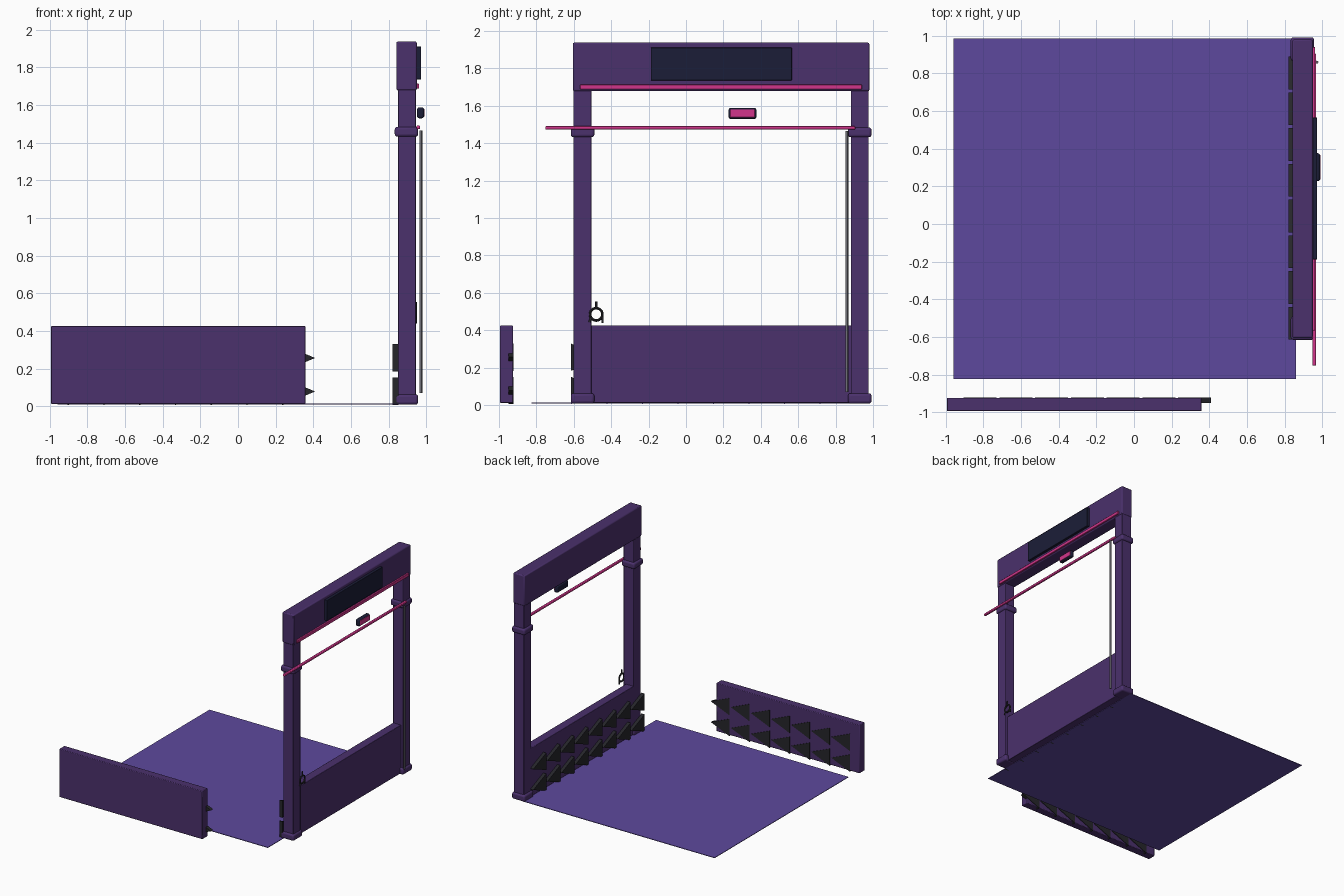
import bpy
import math

if "Cube" in bpy.data.objects:
    bpy.data.objects.remove(bpy.data.objects["Cube"], do_unlink=True)


def material(name, srgb):
    # Convert display values to linear ones
    col = [(c / 255) ** 2.2 for c in srgb] + [1]
    m = bpy.data.materials.new(name)
    m.use_nodes = True
    m.diffuse_color = col
    m.node_tree.nodes["Principled BSDF"].inputs["Base Color"].default_value = col
    return m


PURPLE = material("dark purple", (76, 52, 108))
FLOOR = material("violet", (94, 74, 156))
PINK = material("pink", (208, 56, 138))
NAVY = material("navy", (33, 35, 58))
BLACK = material("charcoal", (42, 42, 46))
GRAY = material("gray", (112, 112, 118))


def box(name, x, y, z, mat, bevel=0.0, segments=2):
    """Box from (low, high) ranges on each axis."""
    spans = (x, y, z)
    bpy.ops.mesh.primitive_cube_add(size=1, location=[sum(s) / 2 for s in spans])
    o = bpy.context.object
    o.name = name
    o.scale = [s[1] - s[0] for s in spans]
    bpy.ops.object.transform_apply(location=False, rotation=False, scale=True)
    o.data.materials.append(mat)
    if bevel:
        mod = o.modifiers.new("bevel", "BEVEL")
        mod.width = bevel
        mod.segments = segments
        bpy.ops.object.shade_smooth_by_angle()
    return o


def rod(name, centre, length, radius, axis, mat):
    rot = {"y": (math.pi / 2, 0, 0), "z": (0, 0, 0)}[axis]
    bpy.ops.mesh.primitive_cylinder_add(vertices=12, radius=radius, depth=length,
                                        location=centre, rotation=rot)
    o = bpy.context.object
    o.name = name
    o.data.materials.append(mat)
    bpy.ops.object.shade_smooth_by_angle()


def tube(name, points, radius, mat):
    c = bpy.data.curves.new(name, "CURVE")
    c.dimensions = "3D"
    c.bevel_depth = radius
    c.bevel_resolution = 2
    c.use_fill_caps = True
    s = c.splines.new("POLY")
    s.points.add(len(points) - 1)
    for p, co in zip(s.points, points):
        p.co = (*co, 1)
    o = bpy.data.objects.new(name, c)
    bpy.context.collection.objects.link(o)
    c.materials.append(mat)


def spikes(name, count, tip, place):
    """Two rows of triangular plates; place maps (along, depth, z) to a point."""
    verts, faces = [], []
    for row in (0.078, 0.256):
        for i in range(count):
            t = tip - i * 0.19
            n = len(verts)
            for depth in (0, 1):
                for a, z in ((t, row), (t - 0.175, row + 0.073), (t - 0.175, row - 0.073)):
                    verts.append(place(a, depth, z))
            faces += [(n, n + 1, n + 2), (n + 5, n + 4, n + 3)]
            for k in range(3):
                j = (k + 1) % 3
                faces.append((n + k, n + 3 + k, n + 3 + j, n + j))
    me = bpy.data.meshes.new(name)
    me.from_pydata(verts, [], faces)
    me.materials.append(BLACK)
    o = bpy.data.objects.new(name, me)
    bpy.context.collection.objects.link(o)
    # Make all faces point outward
    bpy.ops.object.select_all(action="DESELECT")
    o.select_set(True)
    bpy.context.view_layer.objects.active = o
    bpy.ops.object.mode_set(mode="EDIT")
    bpy.ops.mesh.select_all(action="SELECT")
    bpy.ops.mesh.normals_make_consistent(inside=False)
    bpy.ops.object.mode_set(mode="OBJECT")


# Floor sheet
box("floor", (-0.96, 0.86), (-0.825, 0.985), (0.008, 0.013), FLOOR)

# Loose wall with its row of teeth
box("front_wall", (-0.995, 0.36), (-0.995, -0.925), (0.012, 0.425), PURPLE, 0.005)
spikes("front_wall_spikes", 7, 0.41, lambda a, d, z: (a, -0.95 + d * 0.029, z))

# Gate frame: posts with base and collar
for side, y in (("right", -0.553), ("left", 0.929)):
    box(side + "_post", (0.85, 0.945), (y - 0.048, y + 0.048), (0.01, 1.7), PURPLE, 0.004)
    for part, low, high in (("base", 0.008, 0.063), ("collar", 1.432, 1.484)):
        box(f"{side}_{part}", (0.833, 0.957), (y - 0.063, y + 0.063), (low, high),
            PURPLE, 0.014, 3)

# Gate beam, lower panel and teeth
box("top_beam", (0.842, 0.95), (-0.605, 0.98), (1.678, 1.938), PURPLE, 0.008)
box("gate_panel", (0.85, 0.925), (-0.52, 0.89), (0.012, 0.425), PURPLE, 0.004)
spikes("gate_spikes", 8, 0.89, lambda a, d, z: (0.822 + d * 0.03, a, z))

# Screen and light strip on the beam
box("screen", (0.945, 0.973), (-0.188, 0.566), (1.736, 1.911), NAVY, 0.003)
box("light_strip", (0.945, 0.963), (-0.566, 0.94), (1.687, 1.714), PINK, 0.004)

# Crossbar and small display
box("crossbar", (0.948, 0.968), (-0.752, 0.905), (1.472, 1.491), PINK, 0.005)
box("display_case", (0.952, 0.988), (0.228, 0.376), (1.53, 1.588), NAVY, 0.01, 3)
box("display_face", (0.984, 0.991), (0.236, 0.368), (1.538, 1.58), PINK, 0.002)

# Upright pole
rod("pole", (0.972, 0.86, 0.767), 1.395, 0.008, "z", GRAY)

# Ring latch with stem and hook
bpy.ops.mesh.primitive_torus_add(major_radius=0.033, minor_radius=0.007,
                                 major_segments=24, minor_segments=8,
                                 location=(0.945, -0.48, 0.485),
                                 rotation=(0, math.pi / 2, 0))
ring = bpy.context.object
ring.name = "latch_ring"
ring.data.materials.append(BLACK)
bpy.ops.object.shade_smooth_by_angle()
tube("latch_stem", [(0.945, -0.48, 0.515), (0.945, -0.48, 0.553)], 0.006, BLACK)
tube("latch_hook", [(0.945, -0.452, 0.475), (0.945, -0.446, 0.465),
                    (0.945, -0.446, 0.44)], 0.006, BLACK)
tube("latch_foot", [(0.945, -0.508, 0.465), (0.945, -0.517, 0.443)], 0.006, BLACK)
